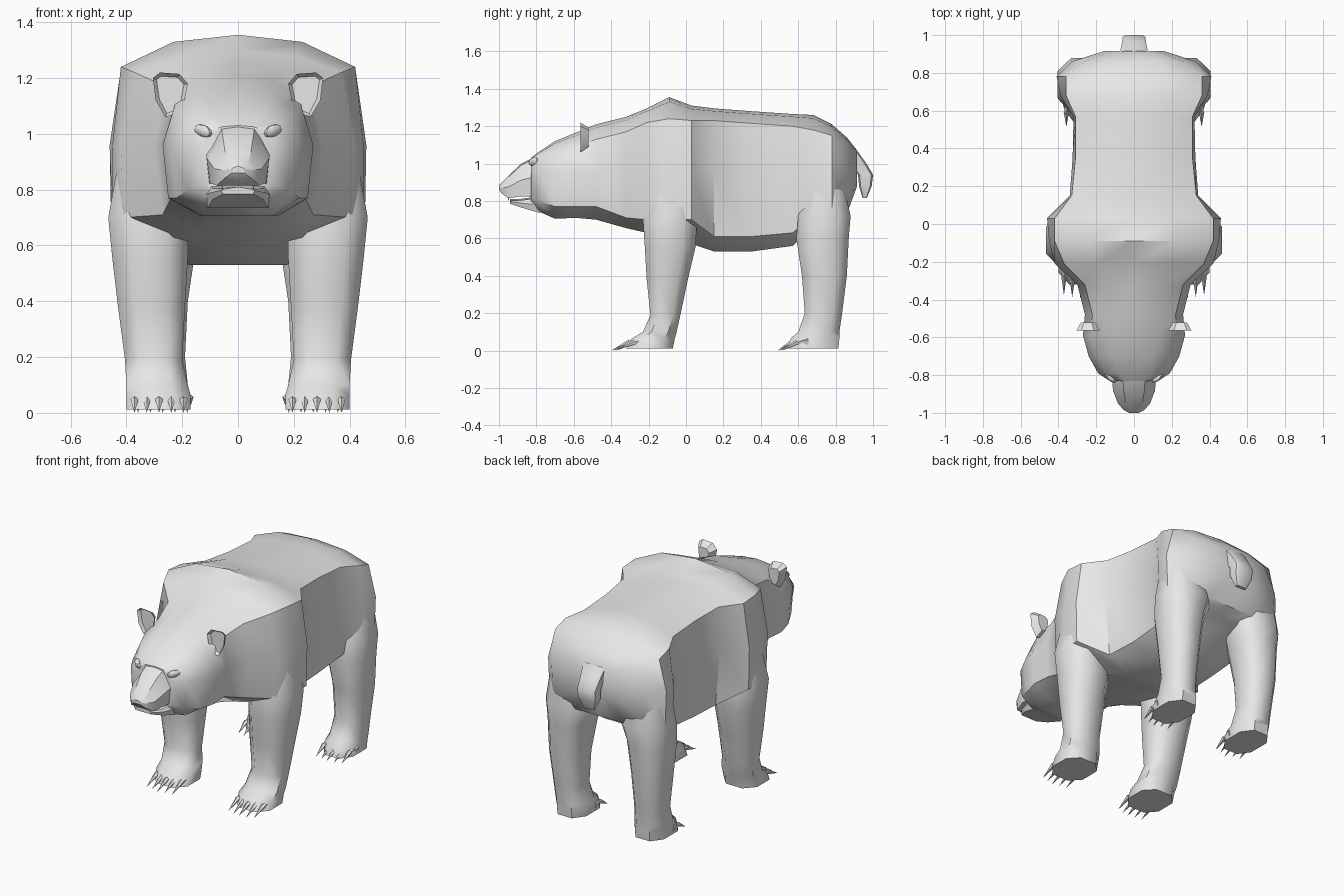
import bpy
import bmesh
import math
from mathutils import Vector

default_cube = bpy.data.objects.get("Cube")
if default_cube:
    bpy.data.objects.remove(default_cube, do_unlink=True)

# Single plain grey material
grey = bpy.data.materials.new("plain_grey")
grey.use_nodes = True
grey.diffuse_color = (0.8, 0.8, 0.8, 1)
grey.node_tree.nodes["Principled BSDF"].inputs["Base Color"].default_value = grey.diffuse_color


def finish(bm, name, mirrored=False, angle=35):
    """Turn a bmesh into a shaded object, optionally mirrored across x."""
    bmesh.ops.recalc_face_normals(bm, faces=bm.faces)
    mesh = bpy.data.meshes.new(name)
    bm.to_mesh(mesh)
    bm.free()
    mesh.materials.append(grey)
    obj = bpy.data.objects.new(name, mesh)
    bpy.context.collection.objects.link(obj)
    bpy.ops.object.select_all(action='DESELECT')
    obj.select_set(True)
    bpy.context.view_layer.objects.active = obj
    bpy.ops.object.shade_smooth_by_angle(angle=math.radians(angle))
    if mirrored:
        obj.modifiers.new("mirror", 'MIRROR').use_mirror_merge = False


def loft(bm, rings):
    """Skin a list of equal-length rings and cap both ends."""
    loops = [[bm.verts.new(point) for point in ring] for ring in rings]
    for lower, upper in zip(loops, loops[1:]):
        for i in range(len(lower)):
            j = (i + 1) % len(lower)
            bm.faces.new((lower[i], lower[j], upper[j], upper[i]))
    bm.faces.new(loops[0])
    bm.faces.new(loops[-1])


def symmetric_ring(y, half):
    """Close a half profile that starts and ends on the centre line."""
    mirrored_half = [(-x, z) for x, z in half[-2:0:-1]]
    return [(x, y, z) for x, z in half + mirrored_half]


def chamfered_ring(z, x_min, x_max, y_min, y_max, chamfer=0.25):
    """Horizontal rectangle with cut corners."""
    dx = (x_max - x_min) * chamfer
    dy = (y_max - y_min) * chamfer
    return [(x_min + dx, y_min, z), (x_max - dx, y_min, z),
            (x_max, y_min + dy, z), (x_max, y_max - dy, z),
            (x_max - dx, y_max, z), (x_min + dx, y_max, z),
            (x_min, y_max - dy, z), (x_min, y_min + dy, z)]


def spike(bm, base, tip, radius, sides=5):
    """Pointed cone running from base to tip."""
    base, tip = Vector(base), Vector(tip)
    turn = (tip - base).to_track_quat('Z', 'Y')
    made = bmesh.ops.create_cone(bm, cap_ends=True, segments=sides, radius1=radius,
                                 radius2=0, depth=(tip - base).length)
    for vert in made["verts"]:
        vert.co = turn @ vert.co + (base + tip) / 2


def trunk_ring(y, top, shoulder_x, shoulder_z, side_x, low_x, low_z, bottom):
    side_z = 0.96
    half = [(0, top),
            (shoulder_x * 0.55, top - (top - shoulder_z) * 0.22),
            (shoulder_x, shoulder_z),
            (side_x, side_z),
            (low_x, low_z),
            (low_x * 0.56, bottom),
            (0, bottom)]
    return symmetric_ring(y, half)


# Head, neck and torso in one skin, nose end first
trunk_sections = [
    (-.83, 1.03, .10, 1.01, .13, .12, .82, .76),
    (-.79, 1.06, .15, 1.04, .19, .18, .80, .745),
    (-.70, 1.12, .19, 1.07, .24, .22, .77, .705),
    (-.59, 1.165, .23, 1.09, .27, .25, .77, .71),
    (-.48, 1.21, .22, 1.13, .26, .24, .77, .70),
    (-.32, 1.25, .26, 1.17, .30, .27, .71, .655),
    (-.21, 1.295, .37, 1.22, .42, .41, .70, .63),
    (-.09, 1.355, .42, 1.24, .45, .45, .70, .60),
    (.03, 1.31, .42, 1.23, .46, .455, .70, .57),
    (.15, 1.295, .33, 1.23, .34, .31, .61, .53),
    (.35, 1.28, .31, 1.215, .325, .30, .61, .53),
    (.57, 1.265, .31, 1.20, .32, .30, .63, .56),
    (.68, 1.26, .36, 1.18, .39, .385, .72, .66),
    (.78, 1.21, .36, 1.15, .41, .40, .72, .69),
    (.86, 1.14, .26, 1.09, .33, .32, .78, .73),
    (.915, 1.07, .12, 1.05, .16, .13, .91, .88),
]
bm = bmesh.new()
loft(bm, [trunk_ring(*section) for section in trunk_sections])
finish(bm, "body", angle=40)


# Legs with paws, each skinned from hip to sole
def build_leg(name, sections, claw_x, claw_y, claw_length):
    bm = bmesh.new()
    loft(bm, [chamfered_ring(*section) for section in sections])
    finish(bm, name + "_leg", mirrored=True, angle=50)
    bm = bmesh.new()
    for i in range(5):
        x = claw_x + (i - 2) * 0.044
        back = abs(i - 2) * 0.012
        knuckle = (x, claw_y + back, 0.045)
        middle = (x, claw_y + back - claw_length * 0.4, 0.04)
        spike(bm, (x, claw_y + back + 0.06, 0.05), middle, 0.024)
        spike(bm, knuckle, (x, claw_y + back - claw_length, 0), 0.015)
    finish(bm, name + "_claws", mirrored=True)


build_leg("front", [
    (.95, .24, .42, -.17, .02),
    (.70, .18, .465, -.23, .06),
    (.55, .18, .45, -.22, .05),
    (.38, .19, .43, -.21, .01),
    (.19, .20, .405, -.19, -.03),
    (.10, .18, .40, -.23, -.05),
    (.065, .17, .40, -.29, -.06),
    (.012, .17, .40, -.32, -.07),
], claw_x=0.283, claw_y=-0.30, claw_length=0.1)

build_leg("hind", [
    (.95, .16, .38, .66, .83),
    (.72, .11, .405, .60, .88),
    (.60, .15, .40, .59, .87),
    (.40, .18, .39, .62, .86),
    (.20, .19, .37, .635, .835),
    (.10, .18, .37, .60, .82),
    (.065, .17, .37, .56, .82),
    (.012, .17, .37, .54, .815),
], claw_x=0.27, claw_y=0.57, claw_length=0.08)


# Muzzle and lower jaw
def snout_ring(y, top, top_x, side_x, bottom):
    half = [(0, top), (top_x, top - 0.008), (side_x, (top + bottom) / 2),
            (side_x * 0.9, bottom), (0, bottom)]
    return symmetric_ring(y, half)


bm = bmesh.new()
loft(bm, [snout_ring(*section) for section in [
    (-.80, 1.04, .06, .115, .82),
    (-.88, 1.0, .055, .112, .825),
    (-.95, .935, .045, .085, .815),
    (-.985, .90, .035, .055, .84),
    (-1.0, .885, .02, .025, .86)]])
finish(bm, "muzzle", angle=25)

bm = bmesh.new()
loft(bm, [snout_ring(*section) for section in [
    (-.78, .825, .10, .12, .735),
    (-.88, .812, .09, .10, .765),
    (-.94, .81, .05, .06, .785)]])
finish(bm, "lower_jaw", angle=25)

# Fangs
bm = bmesh.new()
spike(bm, (.06, -.945, .86), (.055, -.95, .80), 0.012)
finish(bm, "fangs", mirrored=True)

# Eyes, almond shaped and tilted around the face
bm = bmesh.new()
bmesh.ops.create_uvsphere(bm, u_segments=8, v_segments=6, radius=0.032)
for vert in bm.verts:
    x, y, z = vert.co
    vert.co = (0.125 + x, -0.815 + y * 0.6 + x * 0.6, 1.01 + z * 0.7 + x * 0.25)
finish(bm, "eyes", mirrored=True)

# Ears, a hollowed front narrowing to a smaller back
bm = bmesh.new()
outline = [(.18, 1.18), (.21, 1.215), (.28, 1.22), (.305, 1.2),
           (.295, 1.12), (.26, 1.06), (.20, 1.08)]
front = [(x, -.565, z) for x, z in outline]
back = [(x * 0.6 + 0.098, -.522, z * 0.65 + 0.4) for x, z in outline]
loft(bm, [front, back])
bmesh.ops.recalc_face_normals(bm, faces=bm.faces)
ear_front = min(bm.faces, key=lambda face: face.calc_center_median().y)
bmesh.ops.inset_region(bm, faces=[ear_front], thickness=0.014, depth=-0.018)
finish(bm, "ears", mirrored=True)

# Tail, hanging down behind the rump
bm = bmesh.new()
loft(bm, [chamfered_ring(z, -width, width, y_min, y_max, chamfer=0.12)
          for z, width, y_min, y_max in [
              (1.07, .075, .85, .915),
              (1.0, .065, .87, .965),
              (.94, .06, .92, 1.0),
              (.88, .06, .925, .993),
              (.815, .035, .945, .967)]])
finish(bm, "tail")
